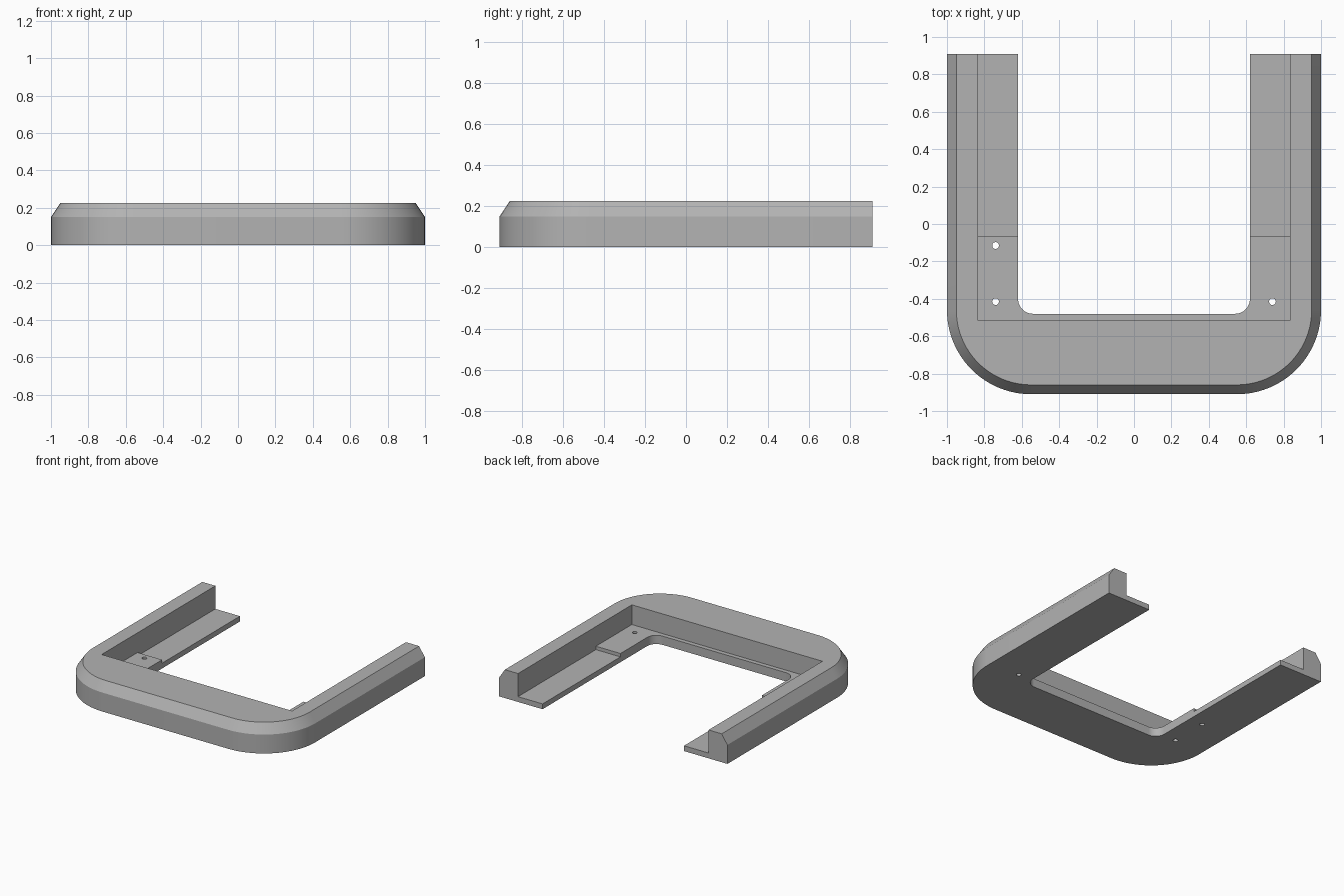
import bpy, bmesh
from math import sin, cos, pi

cube = bpy.data.objects.get("Cube")
if cube:
    bpy.data.objects.remove(cube, do_unlink=True)

BACK, FRONT = 0.91, -0.91
HEIGHT, WALL, BEVEL = 0.225, 0.15, 0.05
LOW_LEDGE, HIGH_LEDGE = 0.042, 0.069

grey = bpy.data.materials.new("mid_grey")
grey.use_nodes = True
grey.diffuse_color = (0.45, 0.45, 0.45, 1)
grey.node_tree.nodes["Principled BSDF"].inputs["Base Color"].default_value = (0.45, 0.45, 0.45, 1)


def outline(half, front, back, radius, steps=24):
    """Rectangle whose two front corners are rounded, counter-clockwise."""
    pts = [(half, back), (-half, back)]
    for side, start in ((-1, pi), (1, 1.5 * pi)):
        if radius == 0:
            pts.append((side * half, front))
            continue
        for i in range(steps + 1):
            a = start + i / steps * pi / 2
            pts.append((side * (half - radius) + radius * cos(a),
                        front + radius + radius * sin(a)))
    return pts


def loft(name, rings):
    """Closed solid through (points, z) rings."""
    bm = bmesh.new()
    loops = [[bm.verts.new((x, y, z)) for x, y in pts] for pts, z in rings]
    n = len(loops[0])
    for a, b in zip(loops, loops[1:]):
        for i in range(n):
            j = (i + 1) % n
            bm.faces.new((a[i], a[j], b[j], b[i]))
    bm.faces.new(loops[0][::-1])
    bm.faces.new(loops[-1])
    bmesh.ops.recalc_face_normals(bm, faces=bm.faces)
    mesh = bpy.data.meshes.new(name)
    bm.to_mesh(mesh)
    bm.free()
    mesh.materials.append(grey)
    obj = bpy.data.objects.new(name, mesh)
    bpy.context.collection.objects.link(obj)
    return obj


def prism(name, pts, z0, z1):
    return loft(name, [(pts, z0), (pts, z1)])


# Outer body with chamfered top rim
body = outline(1, FRONT, BACK, 0.45)
rim = outline(1 - BEVEL, FRONT + BEVEL, BACK, 0.45 - BEVEL)
frame = loft("u_shaped_frame", [(body, 0), (body, WALL), (rim, HEIGHT)])

# Cutters: stepped pocket, central opening, screw holes
cutters = [
    prism("pocket_cutter", outline(0.835, -0.515, 1.2, 0), HIGH_LEDGE, 0.5),
    prism("step_cutter", outline(0.835, -0.065, 1.2, 0), LOW_LEDGE, 0.5),
    prism("opening_cutter", outline(0.62, -0.48, 1.3, 0.08, 12), -0.2, 0.6),
]
for hx, hy in ((-0.74, -0.115), (-0.74, -0.415), (0.74, -0.415)):
    ring = [(hx + 0.018 * cos(i * pi / 12), hy + 0.018 * sin(i * pi / 12)) for i in range(24)]
    cutters.append(prism("hole_cutter", ring, -0.2, 0.6))

bpy.ops.object.select_all(action='DESELECT')
bpy.context.view_layer.objects.active = frame
frame.select_set(True)
for cutter in cutters:
    cutter.hide_render = True
    mod = frame.modifiers.new("cut", 'BOOLEAN')
    mod.operation, mod.solver, mod.object = 'DIFFERENCE', 'EXACT', cutter
    bpy.ops.object.modifier_apply(modifier=mod.name)
    bpy.data.objects.remove(cutter, do_unlink=True)

bpy.ops.object.shade_smooth_by_angle()
